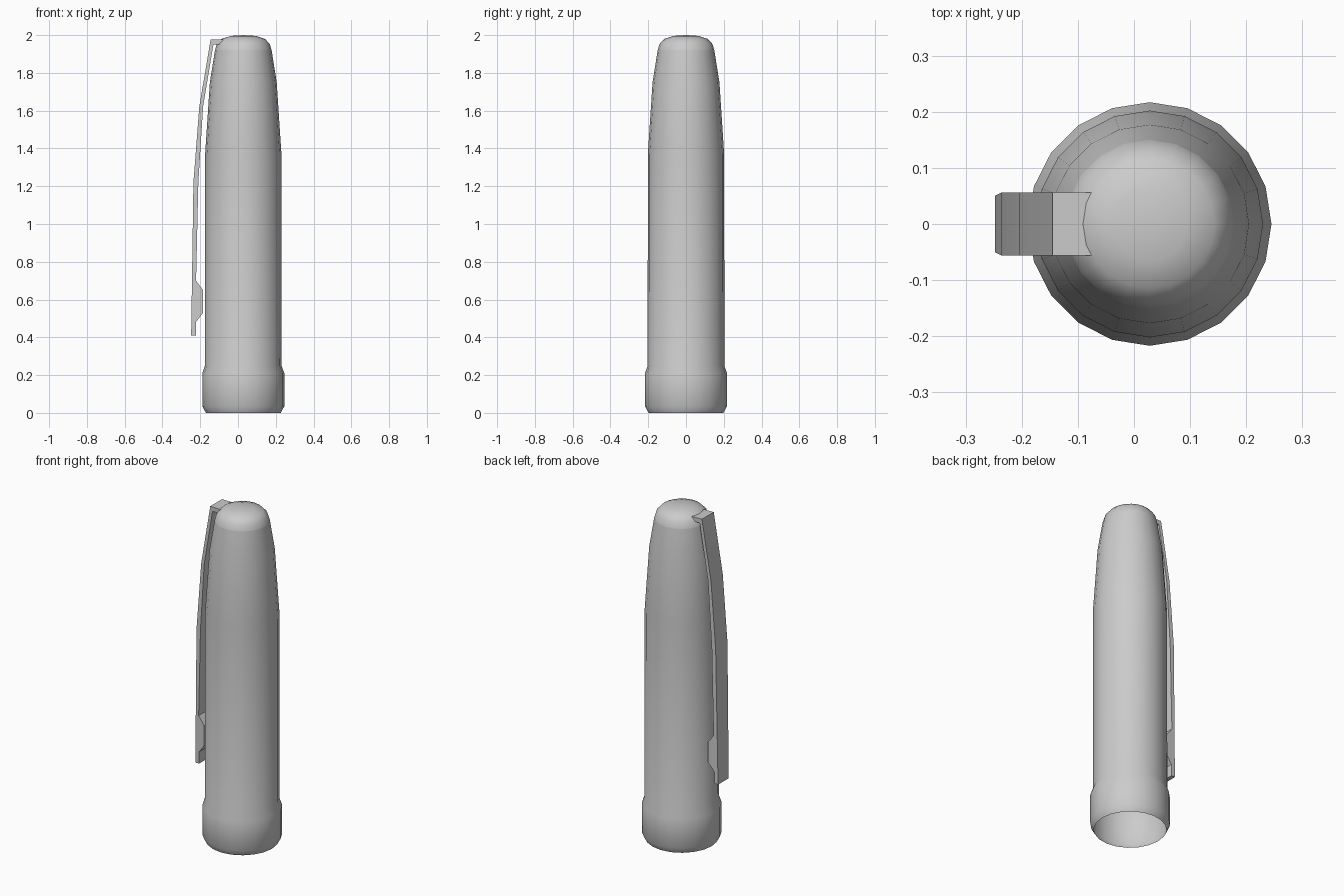
import bpy, bmesh, math

cube = bpy.data.objects.get("Cube")
if cube:
    bpy.data.objects.remove(cube, do_unlink=True)

grey = bpy.data.materials.new("light_grey")
grey.use_nodes = True
colour = (0.6, 0.6, 0.6, 1)
grey.diffuse_color = colour
grey.node_tree.nodes["Principled BSDF"].inputs["Base Color"].default_value = colour

AXIS_X = 0.028
SIDES = 20


def finish(name, bm, angle):
    bmesh.ops.recalc_face_normals(bm, faces=bm.faces)
    mesh = bpy.data.meshes.new(name)
    bm.to_mesh(mesh)
    bm.free()
    mesh.materials.append(grey)
    obj = bpy.data.objects.new(name, mesh)
    bpy.context.collection.objects.link(obj)
    bpy.ops.object.select_all(action="DESELECT")
    obj.select_set(True)
    bpy.context.view_layer.objects.active = obj
    bpy.ops.object.shade_smooth_by_angle(angle=math.radians(angle))
    return obj


def lathe(name, profile, angle):
    """Spin (radius, height) points around the upright axis."""
    bm = bmesh.new()
    verts = [bm.verts.new((AXIS_X + r, 0, z)) for r, z in profile]
    edges = [bm.edges.new(pair) for pair in zip(verts, verts[1:])]
    bmesh.ops.spin(bm, geom=verts + edges, cent=(AXIS_X, 0, 0), axis=(0, 0, 1),
                   angle=math.tau, steps=SIDES, use_merge=True)
    bmesh.ops.remove_doubles(bm, verts=bm.verts, dist=0.0005)
    return finish(name, bm, angle)


# Hollow barrel, open at the bottom, with a thicker collar
lathe("barrel", [(0.198, 0), (0.217, 0.035), (0.217, 0.21), (0.203, 0.25),
                 (0.202, 1.37), (0.177, 1.75), (0.15, 1.92)], 35)

# Rounded end
lathe("domed_end", [(0.15, 1.92), (0.14, 1.953), (0.115, 1.98),
                    (0.065, 1.996), (0, 2.0)], 50)

# Pocket clip: side outline extruded across its width
outer = [(-0.06, 1.975), (-0.145, 1.977), (-0.205, 1.62), (-0.236, 1.22), (-0.248, 0.41)]
inner = [(-0.223, 0.41), (-0.223, 0.48), (-0.185, 0.53), (-0.185, 0.65), (-0.222, 0.7),
         (-0.21, 1.22), (-0.185, 1.62), (-0.13, 1.95), (-0.06, 1.95)]
bm = bmesh.new()
side = bm.faces.new([bm.verts.new((x, -0.056, z)) for x, z in outer + inner])
extruded = bmesh.ops.extrude_face_region(bm, geom=[side])
moved = [v for v in extruded["geom"] if isinstance(v, bmesh.types.BMVert)]
bmesh.ops.translate(bm, verts=moved, vec=(0, 0.112, 0))
# Slight narrowing at the free end
for v in bm.verts:
    if v.co.z < 0.5:
        v.co.y *= 0.9
finish("pocket_clip", bm, 30)
